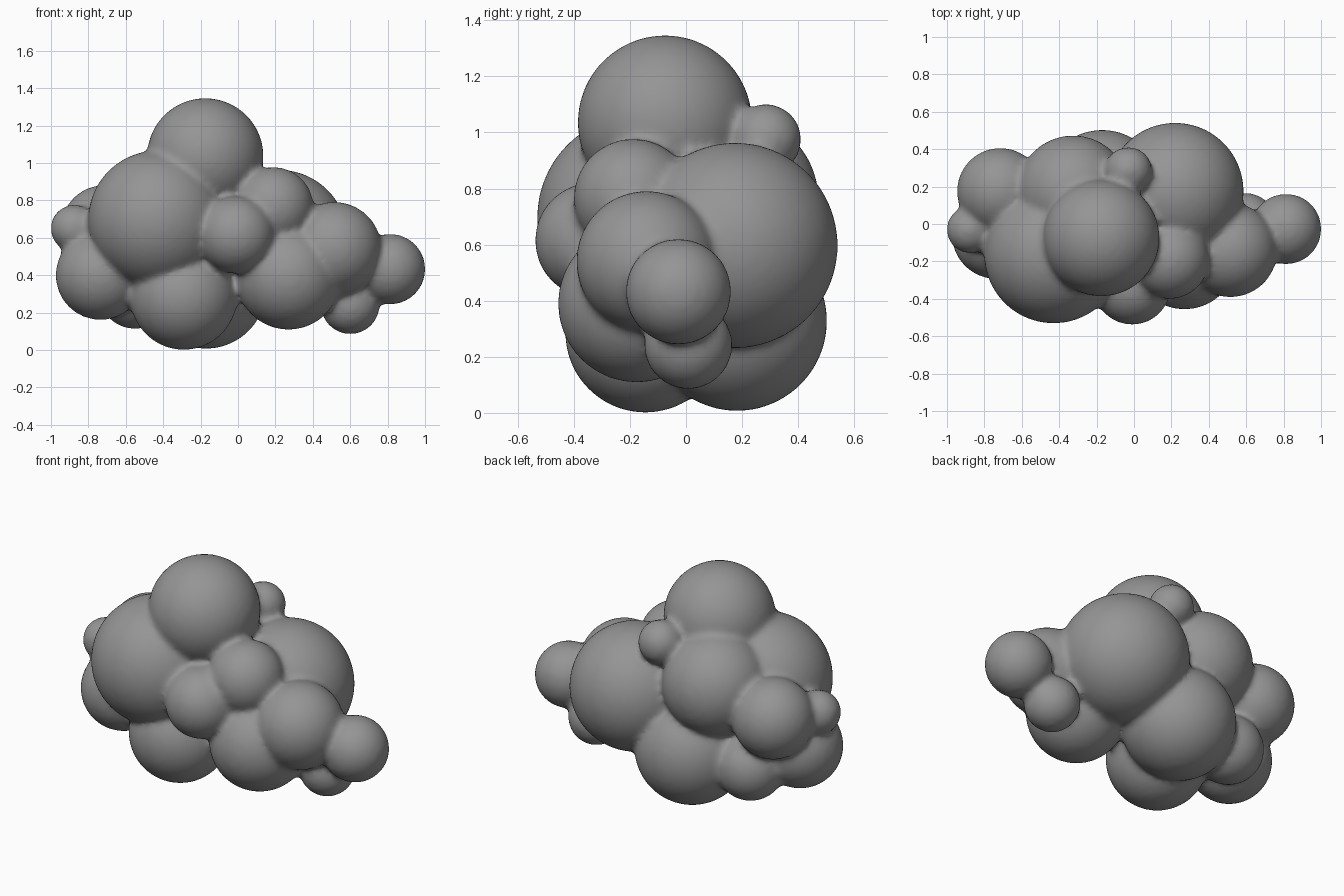
import bpy
import bmesh
from mathutils import Matrix

cube = bpy.data.objects.get("Cube")
if cube:
    bpy.data.objects.remove(cube, do_unlink=True)

# One plain grey for the whole cloud
grey = bpy.data.materials.new("cloud grey")
grey.use_nodes = True
colour = (0.3, 0.3, 0.3, 1)
grey.diffuse_color = colour
grey.node_tree.nodes["Principled BSDF"].inputs["Base Color"].default_value = colour

# Puffs: x, y, z, radius
puffs = {
    "crown": (-0.175, -0.075, 1.035, 0.312),
    "crown back bud": (-0.03, 0.285, 0.975, 0.127),
    "front large": (-0.43, -0.16, 0.695, 0.372),
    "back large": (0.22, 0.175, 0.597, 0.367),
    "back upper": (-0.325, 0.172, 0.76, 0.302),
    "base front": (-0.29, -0.145, 0.287, 0.287),
    "base back": (-0.17, 0.182, 0.328, 0.322),
    "base side": (0.27, -0.175, 0.39, 0.282),
    "front bud": (-0.01, -0.332, 0.615, 0.207),
    "front upper": (0.19, -0.188, 0.765, 0.213),
    "side middle": (0.515, -0.14, 0.54, 0.252),
    "side tip": (0.813, -0.027, 0.432, 0.189),
    "side under": (0.6, 0.008, 0.242, 0.158),
    "far back": (-0.715, 0.175, 0.65, 0.232),
    "far tip": (-0.875, -0.03, 0.65, 0.127),
    "far lower": (-0.735, -0.055, 0.4, 0.24),
    "far under": (-0.55, 0.16, 0.31, 0.198),
}

# All puffs go into one mesh as overlapping balls
bm = bmesh.new()
for x, y, z, radius in puffs.values():
    bmesh.ops.create_icosphere(bm, subdivisions=4, radius=radius,
                               matrix=Matrix.Translation((x, y, z)))
mesh = bpy.data.meshes.new("cloud")
bm.to_mesh(mesh)
bm.free()
mesh.materials.append(grey)
cloud = bpy.data.objects.new("cloud", mesh)
bpy.context.collection.objects.link(cloud)

# Fuse the balls into one skin, then soften the creases between them
fuse = cloud.modifiers.new("fuse", "REMESH")
fuse.mode = "VOXEL"
fuse.voxel_size = 0.018
fuse.use_smooth_shade = True
soften = cloud.modifiers.new("soften", "SMOOTH")
soften.factor = 0.5
soften.iterations = 8
